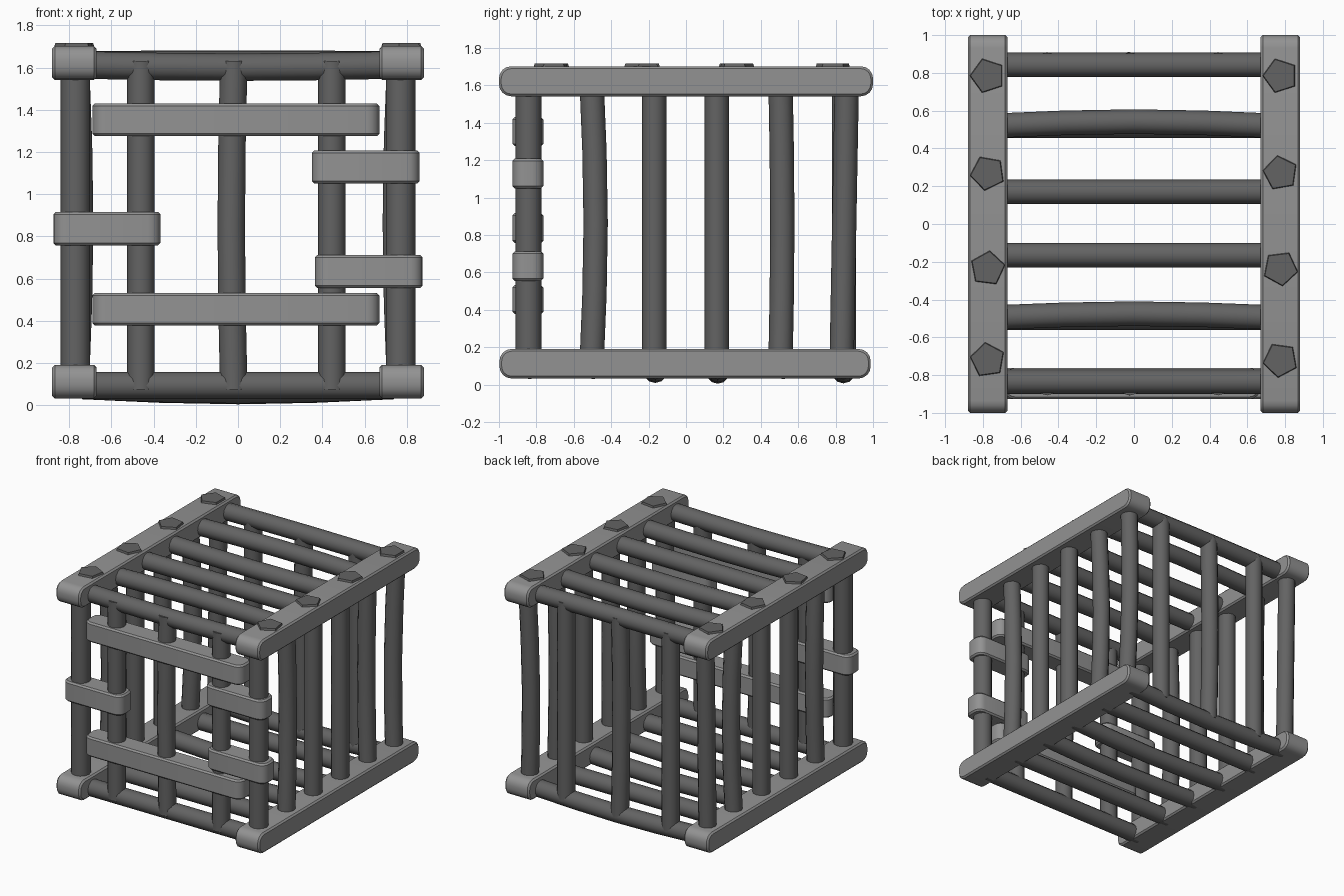
import bpy, bmesh, math
from mathutils import Vector, Matrix

if "Cube" in bpy.data.objects:
    bpy.data.objects.remove(bpy.data.objects["Cube"])


def material(name, v):
    m = bpy.data.materials.new(name)
    m.diffuse_color = (v, v, v, 1)
    m.use_nodes = True
    m.node_tree.nodes["Principled BSDF"].inputs["Base Color"].default_value = m.diffuse_color
    return m


LIGHT = material("light grey beam", 0.29)
DARK = material("dark grey rod", 0.125)


def finish(bm, name, mat, smooth=True):
    bmesh.ops.recalc_face_normals(bm, faces=bm.faces)
    me = bpy.data.meshes.new(name)
    bm.to_mesh(me)
    bm.free()
    ob = bpy.data.objects.new(name, me)
    bpy.context.collection.objects.link(ob)
    me.materials.append(mat)
    if smooth:
        bpy.ops.object.select_all(action='DESELECT')
        ob.select_set(True)
        bpy.context.view_layer.objects.active = ob
        bpy.ops.object.shade_smooth_by_angle(angle=math.radians(35))
    return ob


def beam(name, centre, length, height, width, radius, axes):
    """Rounded-end bar: axes gives the directions of length, height and width."""
    bm = bmesh.new()
    pts = []
    for k in range(4):
        sx, sy = [(1, 1), (-1, 1), (-1, -1), (1, -1)][k]
        for i in range(5):
            a = math.pi / 2 * (k + i / 4)
            pts.append((sx * (length / 2 - radius) + radius * math.cos(a),
                        sy * (height / 2 - radius) + radius * math.sin(a)))
    l, h, w = (Vector(v) for v in axes)
    c = Vector(centre)
    f = bm.faces.new([bm.verts.new(c + l * x + h * y - w * width / 2) for x, y in pts])
    ext = bmesh.ops.extrude_face_region(bm, geom=[f])
    bmesh.ops.translate(bm, vec=w * width,
                        verts=[g for g in ext['geom'] if isinstance(g, bmesh.types.BMVert)])
    bmesh.ops.recalc_face_normals(bm, faces=bm.faces)
    rim = [e for e in bm.edges if e.calc_face_angle(0) > 1.2]
    bmesh.ops.bevel(bm, geom=rim, offset=0.012, segments=1, affect='EDGES')
    return finish(bm, name, LIGHT)


def rod(name, a, b, bend=(0, 0, 0), r=0.065, sides=12, rings=5):
    """Round bar from a to b, bowed sideways by bend."""
    a, b, bend = Vector(a), Vector(b), Vector(bend)
    d = (b - a).normalized()
    u = d.cross(Vector((0, 1, 0)) if abs(d.y) < 0.9 else Vector((1, 0, 0))).normalized()
    v = d.cross(u)
    bm = bmesh.new()
    loops = []
    for k in range(rings):
        t = k / (rings - 1)
        c = a.lerp(b, t) + bend * math.sin(math.pi * t)
        loops.append([bm.verts.new(c + r * (u * math.cos(q) + v * math.sin(q)))
                      for q in (2 * math.pi * i / sides for i in range(sides))])
    for p, n in zip(loops, loops[1:]):
        for i in range(sides):
            j = (i + 1) % sides
            bm.faces.new((p[i], p[j], n[j], n[i]))
    bm.faces.new(loops[0])
    bm.faces.new(loops[-1])
    return finish(bm, name, DARK)


X, Y, Z = (1, 0, 0), (0, 1, 0), (0, 0, 1)

# Four long rails
for s, side in ((-1, "left"), (1, "right")):
    beam(side + "_bottom_rail", (s * 0.775, -0.005, 0.112), 1.985, 0.158, 0.21, 0.065, (Y, Z, X))
    beam(side + "_top_rail", (s * 0.775, 0, 1.622), 2.0, 0.16, 0.21, 0.065, (Y, Z, X))

# Roof and floor cross rods: y, roof bow, floor sag
for i, (y, bow, sag) in enumerate([(-0.835, (0, 0, -0.01), 0), (-0.495, (0, 0.02, 0), 0),
                                   (-0.165, (0, 0, 0), -0.02), (0.17, (0, 0, -0.01), -0.024),
                                   (0.52, (0, 0.022, 0), 0), (0.842, (0, 0, 0.005), -0.022)]):
    rod(f"roof_rod_{i}", (-0.74, y, 1.612), (0.74, y, 1.612), bow)
    rod(f"floor_rod_{i}", (-0.74, y, 0.094), (0.74, y, 0.094), (0, 0, sag))

# Upright rods on both sides: y at bottom, y at top, bows
for s, side in ((-1, "left"), (1, "right")):
    for i, (y0, y1, bow) in enumerate([(-0.842, -0.842, (0, 0, 0)), (-0.505, -0.505, (0.0, 0.022, 0)),
                                       (-0.17, -0.17, (0, 0, 0)), (0.165, 0.165, (0, 0, 0)),
                                       (0.505, 0.505, (0.02 if s < 0 else -0.02, 0.01, 0)),
                                       (0.832, 0.86, (-0.02 if s > 0 else 0, 0, 0))]):
        rod(f"{side}_upright_{i}", (s * 0.77, y0, 0.1), (s * 0.77, y1, 1.63), bow,
            r=0.07 if i == 0 else 0.065)

# Upright rods on front and back
for y, side in ((-0.842, "front"), (0.845, "back")):
    for i, (x, bow) in enumerate([(-0.46, 0), (-0.02, -0.012), (0.445, 0)]):
        rod(f"{side}_upright_{i}", (x, y, 0.075), (x, y, 1.63), (bow, 0, 0))

# Door planks and hinge/latch blocks on the front
for name, x0, x1, z0, z1 in [("upper_door_plank", -0.69, 0.67, 1.275, 1.43),
                             ("lower_door_plank", -0.69, 0.67, 0.378, 0.532),
                             ("upper_hinge_block", 0.35, 0.86, 1.05, 1.208),
                             ("lower_hinge_block", 0.365, 0.875, 0.555, 0.713),
                             ("latch_block", -0.875, -0.367, 0.758, 0.917)]:
    beam(name, ((x0 + x1) / 2, -0.845, (z0 + z1) / 2), x1 - x0, 0.165, z1 - z0, 0.06, (X, Y, Z))

# Five-sided nail heads on the top rails
for s, side in ((-1, "left"), (1, "right")):
    for i, (y, turn) in enumerate([(-0.72, 10), (-0.235, 25), (0.27, -8), (0.785, 0)]):
        bm = bmesh.new()
        bmesh.ops.create_cone(bm, cap_ends=True, segments=5, radius1=0.1, radius2=0.09, depth=0.03,
                              matrix=Matrix.Translation((s * 0.775, y, 1.702))
                              @ Matrix.Rotation(math.radians(90 + s * turn), 4, 'Z'))
        finish(bm, f"{side}_nail_{i}", DARK, smooth=False)
